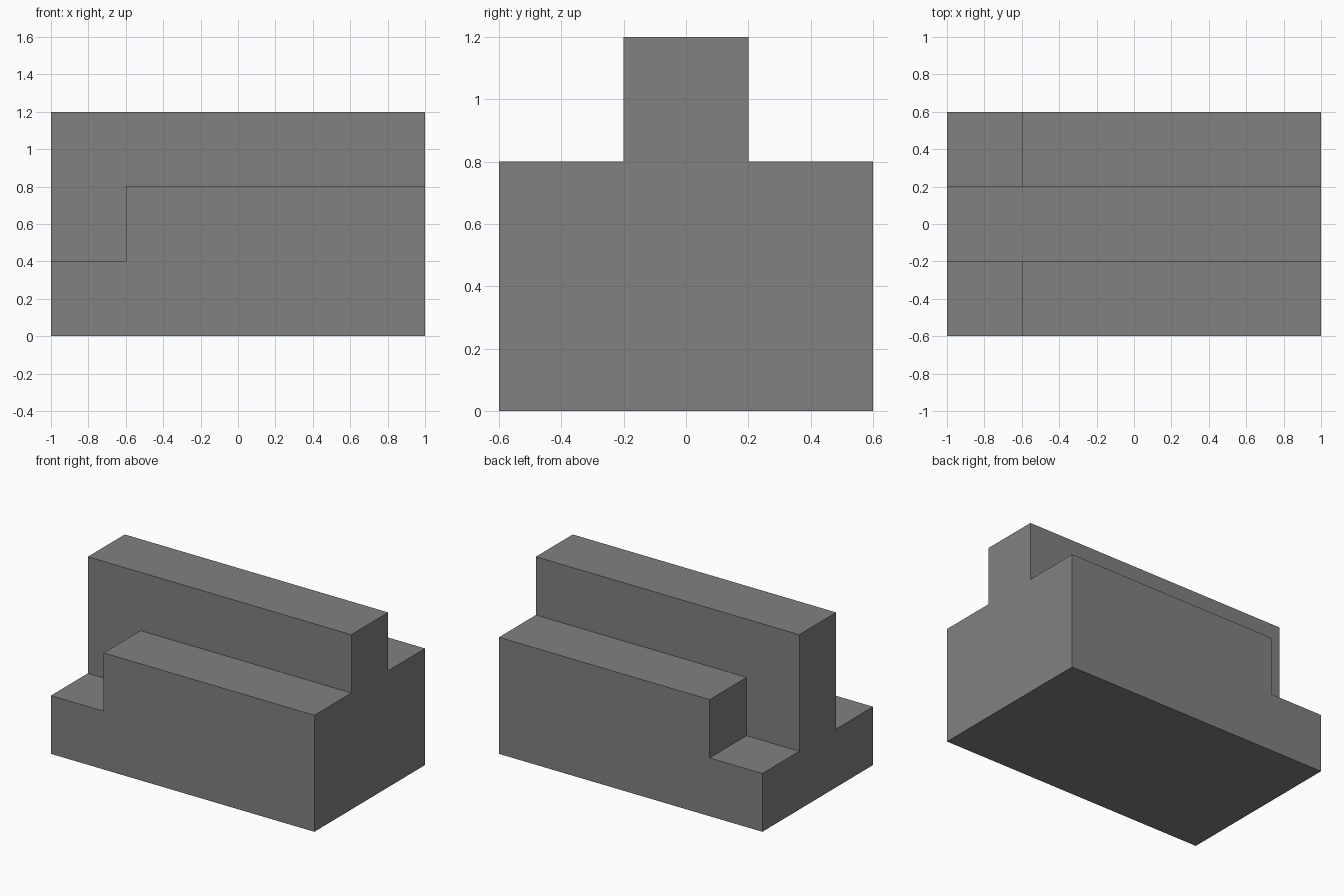
import bpy
import bmesh
from mathutils import Matrix, Vector

cube = bpy.data.objects.get("Cube")
if cube:
    bpy.data.objects.remove(cube, do_unlink=True)

LENGTH, HEIGHT = 2.0, 1.2
HALF_DEPTH, HALF_RIDGE = 0.6, 0.2
SHOULDER, STEP, STEP_X = 0.8, 0.4, -0.6

# Plain grey material
grey = bpy.data.materials.new("plain_grey")
grey.use_nodes = True
colour = (0.22, 0.22, 0.22, 1)
grey.diffuse_color = colour
grey.node_tree.nodes["Principled BSDF"].inputs["Base Color"].default_value = colour


def make_object(name, bm):
    bmesh.ops.recalc_face_normals(bm, faces=bm.faces)
    mesh = bpy.data.meshes.new(name)
    bm.to_mesh(mesh)
    bm.free()
    mesh.materials.append(grey)
    obj = bpy.data.objects.new(name, mesh)
    bpy.context.collection.objects.link(obj)
    return obj


def add_box(bm, low, high):
    low, high = Vector(low), Vector(high)
    matrix = Matrix.Translation((low + high) / 2) @ Matrix.Diagonal((*(high - low), 1))
    bmesh.ops.create_cube(bm, size=1, matrix=matrix)


# Block with a central ridge: mirrored end section, extruded lengthwise
half = [(HALF_DEPTH, 0), (HALF_DEPTH, SHOULDER), (HALF_RIDGE, SHOULDER), (HALF_RIDGE, HEIGHT)]
section = half + [(-y, z) for y, z in reversed(half)]
bm = bmesh.new()
end = bm.faces.new([bm.verts.new((-LENGTH / 2, y, z)) for y, z in section])
sweep = bmesh.ops.extrude_face_region(bm, geom=[end], use_keep_orig=True)
moved = [v for v in sweep["geom"] if isinstance(v, bmesh.types.BMVert)]
bmesh.ops.translate(bm, verts=moved, vec=(LENGTH, 0, 0))
block = make_object("ridged_block", bm)

# Cutter for the low step at the right end of both shoulders
bm = bmesh.new()
for near, far in ((HALF_RIDGE, 1), (-1, -HALF_RIDGE)):
    add_box(bm, (-LENGTH, near, STEP), (STEP_X, far, SHOULDER + 0.1))
cutter = make_object("step_cutter", bm)
cutter.hide_render = True

# Cut the steps, keep the result and drop the cutter
cut = block.modifiers.new("steps", "BOOLEAN")
cut.operation = "DIFFERENCE"
cut.solver = "EXACT"
cut.object = cutter
bpy.context.view_layer.objects.active = block
bpy.ops.object.modifier_apply(modifier=cut.name)
bpy.data.objects.remove(cutter, do_unlink=True)
